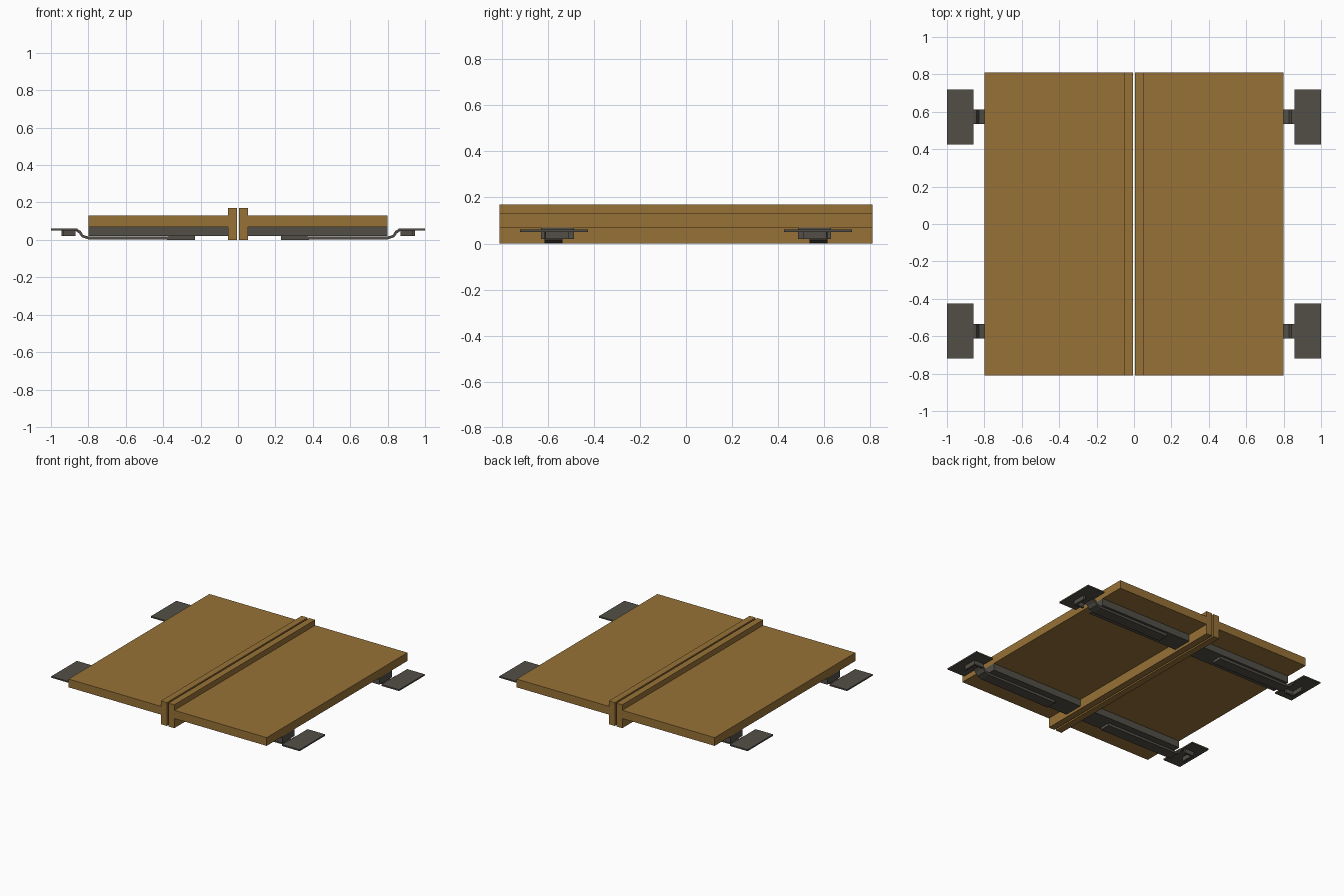
import bpy, bmesh

cube = bpy.data.objects.get("Cube")
if cube:
    bpy.data.objects.remove(cube, do_unlink=True)


def material(name, rgb):
    m = bpy.data.materials.new(name)
    m.use_nodes = True
    m.diffuse_color = (*rgb, 1)
    m.node_tree.nodes["Principled BSDF"].inputs["Base Color"].default_value = (*rgb, 1)
    return m


wood = material("warm wood", (0.31, 0.168, 0.038))
iron = material("dark iron", (0.086, 0.078, 0.063))


def extrude_profile(name, points, y0, y1, mat):
    """Extrude a closed (x, z) outline from y0 to y1."""
    bm = bmesh.new()
    face = bm.faces.new([bm.verts.new((x, y0, z)) for x, z in points])
    out = bmesh.ops.extrude_face_region(bm, geom=[face])
    verts = [g for g in out["geom"] if isinstance(g, bmesh.types.BMVert)]
    bmesh.ops.translate(bm, verts=verts, vec=(0, y1 - y0, 0))
    bmesh.ops.recalc_face_normals(bm, faces=bm.faces)
    mesh = bpy.data.meshes.new(name)
    bm.to_mesh(mesh)
    bm.free()
    mesh.materials.append(mat)
    obj = bpy.data.objects.new(name, mesh)
    bpy.context.collection.objects.link(obj)
    return obj


def box(name, xs, ys, zs, mat):
    (a, b), (c, d) = xs, zs
    return extrude_profile(name, [(a, c), (b, c), (b, d), (a, d)], *ys, mat)


def mirror(obj, x=True, y=False):
    mod = obj.modifiers.new("Mirror", "MIRROR")
    mod.use_axis = (x, y, False)
    mod.use_mirror_merge = False


# Door leaves and the meeting rails along the middle gap
mirror(box("door_leaf", (0.054, 0.798), (-0.81, 0.81), (0.07, 0.13), wood))
mirror(box("centre_beam", (0.006, 0.054), (-0.81, 0.81), (0, 0.17), wood))

# Iron battens under the leaves
mirror(box("under_batten", (0.054, 0.798), (0.487, 0.63), (0.02, 0.07), iron), y=True)

# Hinge strap: flat under the batten, then cranked up to the end plate
lower = [(0.23, 0), (0.80, 0.003), (0.835, 0.014), (0.85, 0.035), (0.87, 0.05)]
upper = [(0.87, 0.06), (0.842, 0.05), (0.828, 0.026), (0.80, 0.018), (0.23, 0.02)]
mirror(extrude_profile("hinge_strap", lower + upper, 0.535, 0.613, iron), y=True)

# End plate with the angled hook below it
mirror(box("hinge_plate", (0.858, 1.0), (0.425, 0.72), (0.051, 0.061), iron), y=True)
mirror(box("hook_side", (0.87, 0.945), (0.51, 0.525), (0.02, 0.051), iron), y=True)
mirror(box("hook_end", (0.93, 0.945), (0.525, 0.61), (0.02, 0.051), iron), y=True)
